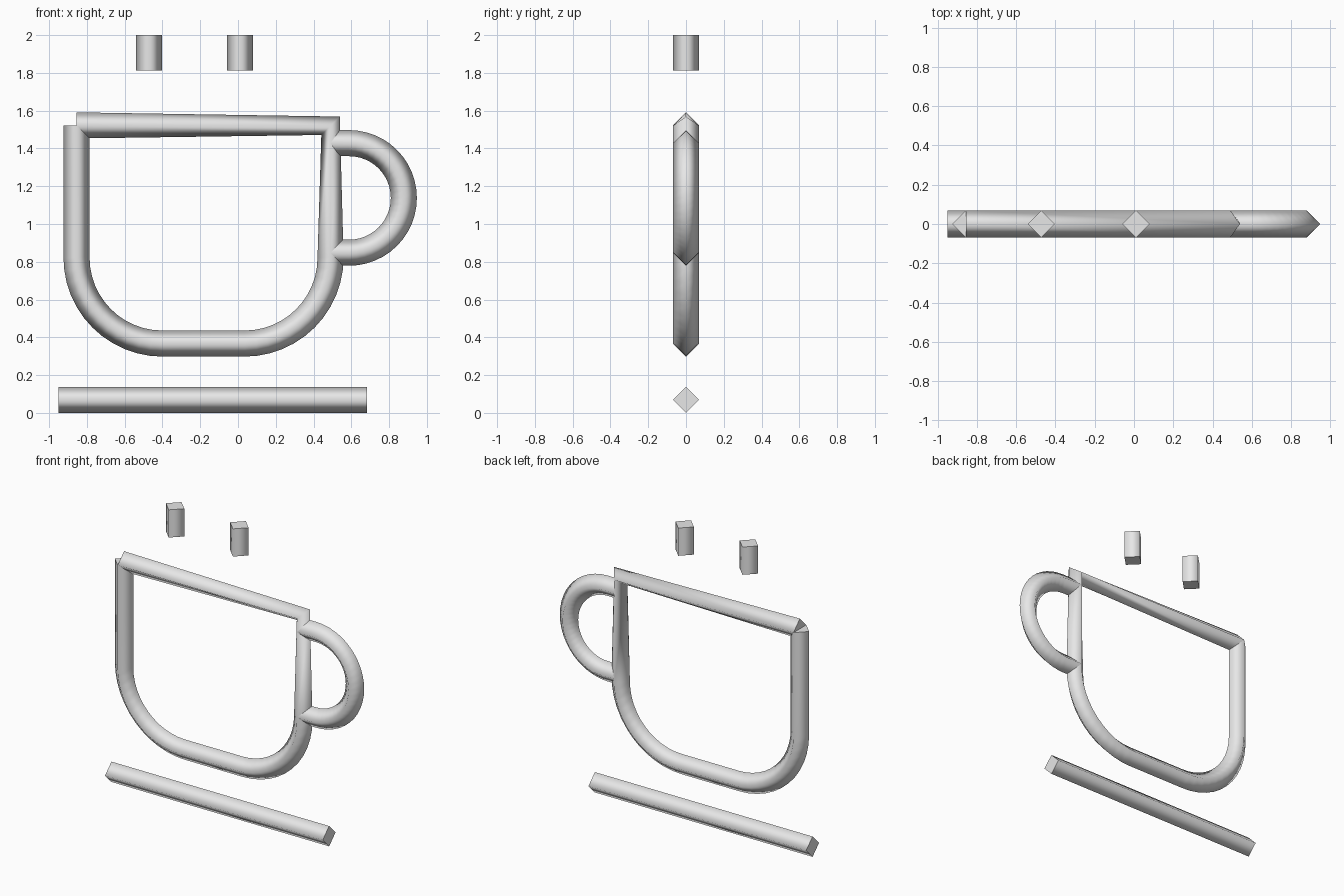
import bpy, bmesh, math
from mathutils import Vector

if "Cube" in bpy.data.objects:
    bpy.data.objects.remove(bpy.data.objects["Cube"])

R = 0.069  # half diagonal of the diamond-section tube

mat = bpy.data.materials.new("light_grey")
mat.diffuse_color = (0.8, 0.8, 0.8, 1)
mat.use_nodes = True
mat.node_tree.nodes["Principled BSDF"].inputs["Base Color"].default_value = mat.diffuse_color


def arc(cx, cz, r, a0, a1, n=12):
    """Points of an arc in the xz plane, angles in degrees."""
    pts = []
    for i in range(n + 1):
        a = math.radians(a0 + (a1 - a0) * i / n)
        pts.append((cx + r * math.cos(a), cz + r * math.sin(a)))
    return pts


def tube(name, path):
    """Sweep a four-sided diamond along an open xz path, with flat end caps."""
    pts = [Vector((x, 0, z)) for x, z in path]
    bm = bmesh.new()
    rings = []
    for i, p in enumerate(pts):
        t = Vector()
        if i > 0:
            t += (p - pts[i - 1]).normalized()
        if i < len(pts) - 1:
            t += (pts[i + 1] - p).normalized()
        t.normalize()
        side, depth = Vector((t.z, 0, -t.x)) * R, Vector((0, R, 0))
        rings.append([bm.verts.new(p + d) for d in (side, depth, -side, -depth)])
    for a, b in zip(rings, rings[1:]):
        for k in range(4):
            j = (k + 1) % 4
            bm.faces.new((a[k], a[j], b[j], b[k])).smooth = True
    for ring in (rings[0], rings[-1]):
        cap = bm.faces.new(ring)
        for e in cap.edges:
            e.smooth = False
    bmesh.ops.recalc_face_normals(bm, faces=bm.faces)
    me = bpy.data.meshes.new(name)
    bm.to_mesh(me)
    bm.free()
    me.materials.append(mat)
    ob = bpy.data.objects.new(name, me)
    bpy.context.collection.objects.link(ob)
    return ob


# Cup outline: down the left, round the bottom, up the right, back along the rim
left, right, rim, low, r = -0.855, 0.49, 1.522, 0.367, 0.455
tube("cup_outline",
     [(left, rim)]
     + arc(left + r, low + r, r, 180, 270)
     + arc(right - r, low + r, r, 270, 360)
     + [(right, rim - 0.002), (left, rim)])

# Handle loop
tube("handle", [(right, 1.428)] + arc(0.588, 1.138, 0.29, 90, -90, 24) + [(right, 0.848)])

# Saucer bar
tube("saucer", [(-0.95, R), (0.684, R)])

# Steam marks
for i, x in enumerate((-0.472, 0.01)):
    tube(f"steam_{i + 1}", [(x, 1.812), (x, 2.0)])
